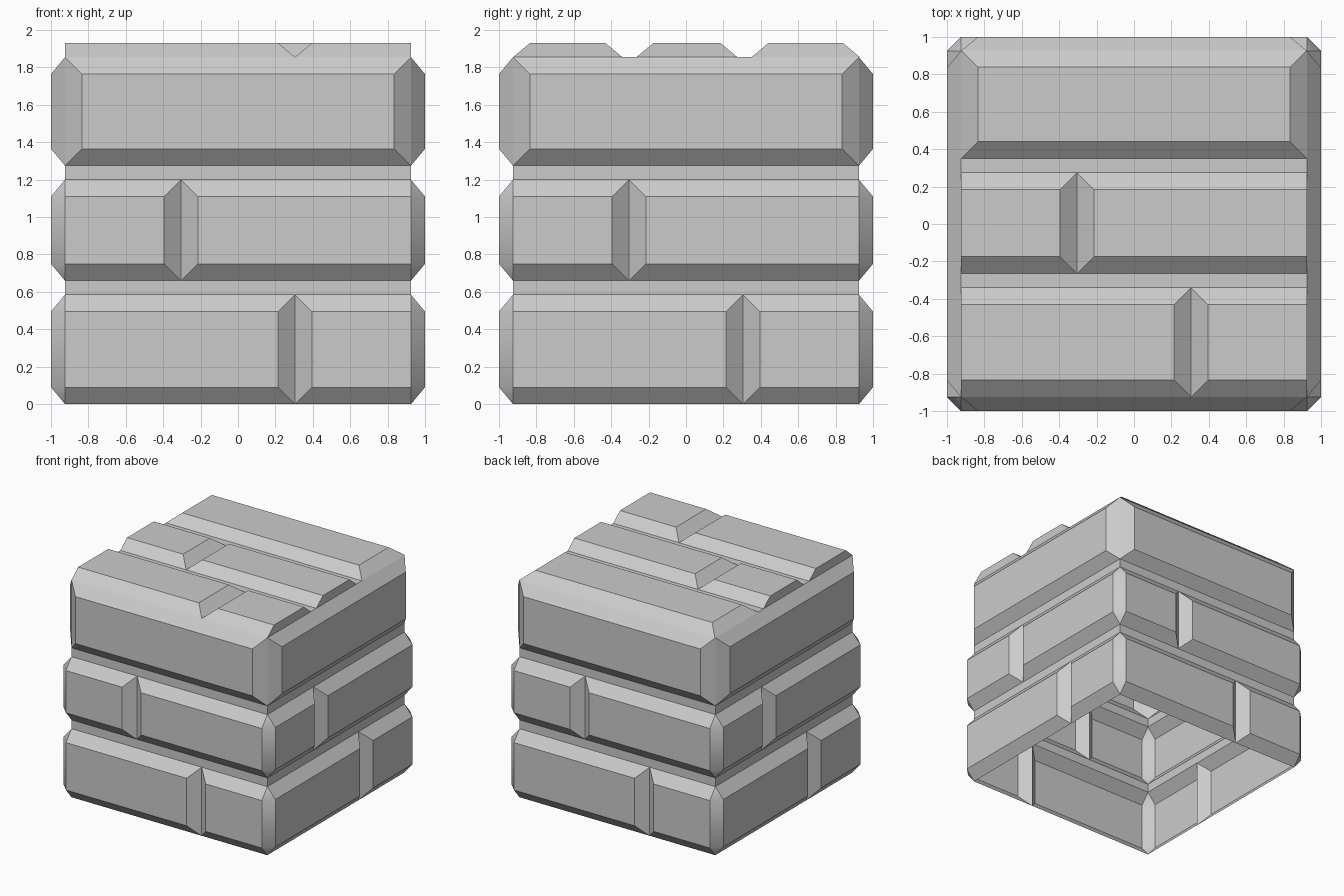
import bpy
import bmesh
from math import pi
from mathutils import Matrix, Vector

if "Cube" in bpy.data.objects:
    bpy.data.objects.remove(bpy.data.objects["Cube"])

A, D, C = 0.925, 0.075, 0.09          # mortar half width, brick relief, bevel width
TOP = 1.855                           # height of the top mortar plane
# each course: v start, v end, groove position (None = one brick, bevelled ends)
COURSES = [(0.0, 0.585, 0.305), (0.66, 1.2, -0.305), (1.275, TOP, None)]


def face(bm, pts, smooth=False):
    f = bm.faces.new([bm.verts.new(p) for p in pts])
    f.smooth = smooth


def brick(bm, u0, u1, v0, v1, bevel0, bevel1, caps):
    """Raised brick in panel space: u along, v up, w outward."""
    t0, t1 = u0 + C * bevel0, u1 - C * bevel1
    lo = [(u0, v0, 0), (u1, v0, 0), (u1, v1, 0), (u0, v1, 0)]
    hi = [(t0, v0 + C, D), (t1, v0 + C, D), (t1, v1 - C, D), (t0, v1 - C, D)]
    face(bm, hi)
    keep = [True, bevel1 or caps, True, bevel0 or caps]
    for i in range(4):
        j = (i + 1) % 4
        if keep[i]:
            face(bm, [lo[i], lo[j], hi[j], hi[i]])


def finish(bm, name, matrix):
    bmesh.ops.remove_doubles(bm, verts=bm.verts, dist=1e-5)
    bmesh.ops.transform(bm, matrix=matrix, verts=bm.verts)
    me = bpy.data.meshes.new(name)
    bm.to_mesh(me)
    bm.free()
    ob = bpy.data.objects.new(name, me)
    bpy.context.collection.objects.link(ob)


def panel(name, matrix, caps=False):
    """Three brick courses with flat mortar strips between them."""
    bm = bmesh.new()
    for v0, v1, groove in COURSES:
        if groove is None:
            brick(bm, -A, A, v0, v1, True, True, caps)
        else:
            brick(bm, -A, groove, v0, v1, False, True, caps)
            brick(bm, groove, A, v0, v1, True, False, caps)
    for (_, a, _), (b, _, _) in zip(COURSES, COURSES[1:]):
        face(bm, [(-A, a, 0), (A, a, 0), (A, b, 0), (-A, b, 0)])
    finish(bm, name, matrix)


def corner(name, matrix):
    """Softly shaded chamfers closing the two lower courses at a corner."""
    bm = bmesh.new()
    for z0, z1, _ in COURSES[:2]:
        lo, hi = z0 + C, z1 - C
        o = A + D
        p, q = Vector((A, -o, lo)), Vector((o, -A, lo))
        r, s = Vector((o, -A, hi)), Vector((A, -o, hi))
        face(bm, [p, q, r, s], True)
        face(bm, [s, r, (A, -A, z1)], True)
        face(bm, [(A, -A, z0), q, p], True)
    finish(bm, name, matrix)


# four walls and corners, turned around the vertical axis
stand = Matrix.Translation((0, -A, 0)) @ Matrix.Rotation(pi / 2, 4, 'X')
for k, side in enumerate(["front", "right", "back", "left"]):
    turn = Matrix.Rotation(k * pi / 2, 4, 'Z')
    panel("wall_" + side, turn @ stand)
    corner("corner_" + side, turn)

# same panel laid flat as the top, with closed brick ends
panel("top_bricks", Matrix.Translation((0, -A, TOP)), caps=True)
